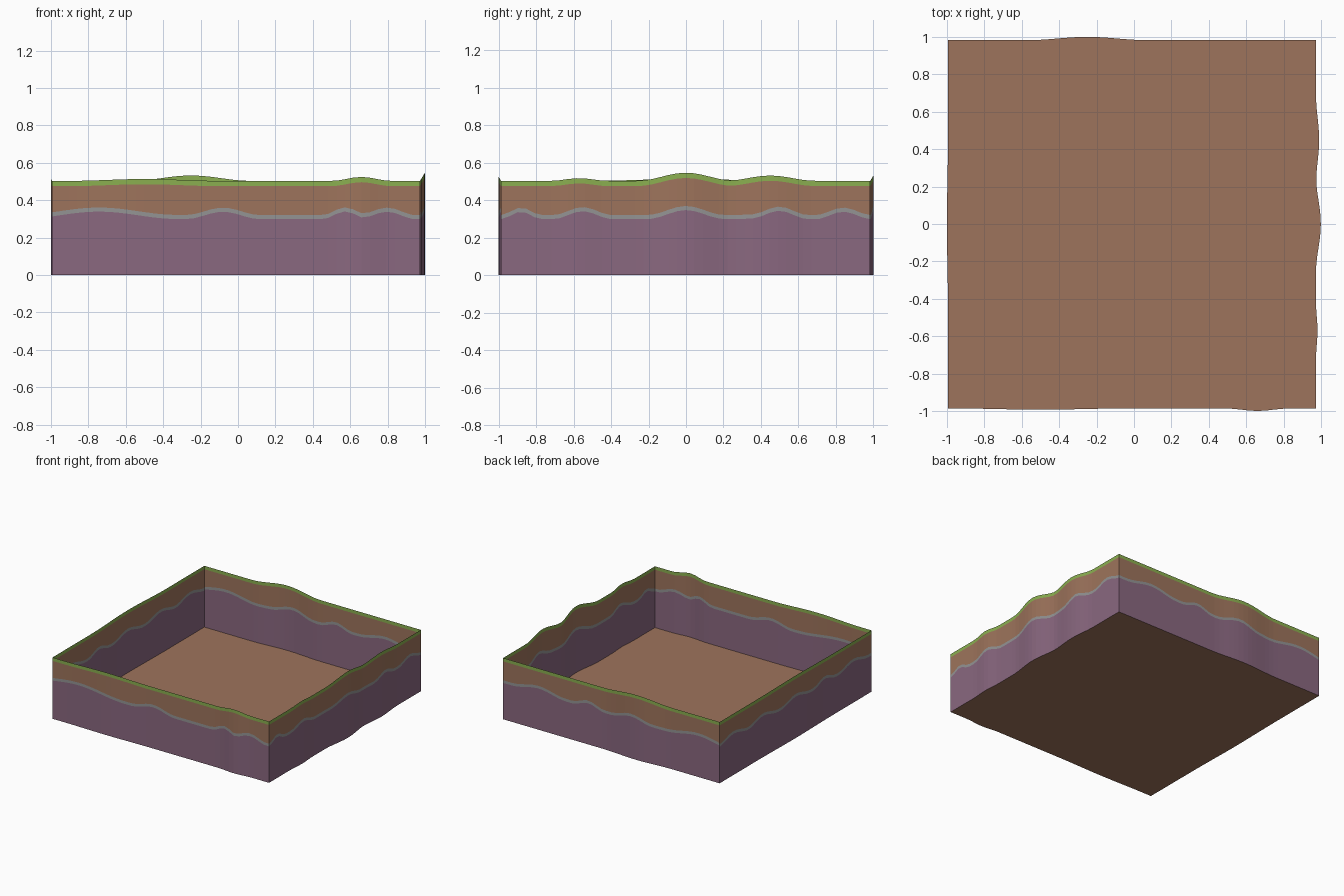
import bpy, bmesh, math

if "Cube" in bpy.data.objects:
    bpy.data.objects.remove(bpy.data.objects["Cube"])

STEPS = 44


def material(name, rgb):
    m = bpy.data.materials.new(name)
    m.diffuse_color = (*[((c / 255 + 0.055) / 1.055) ** 2.4 for c in rgb], 1)
    m.use_nodes = True
    m.node_tree.nodes["Principled BSDF"].inputs["Base Color"].default_value = m.diffuse_color
    return m


soil = material("soil brown", (158, 116, 92))
rock = material("purple rock", (138, 104, 128))
gravel = material("grey gravel", (148, 148, 148))
grass = material("grass green", (139, 175, 80))
LAYERS = [rock, gravel, soil, grass]

X0, X1, Y0, Y1 = -0.994, 0.973, -0.987, 0.983


def bump(t, centre, width):
    """Smooth hump of height 1."""
    d = min(abs(t - centre) / width, 1)
    return 0.5 + 0.5 * math.cos(math.pi * d)


# axis, fixed coordinate, outward sign,
# swells of the wall (centre, width, rise of the top edge),
# peaks of the strata line (centre, width)
WALLS = {
    "front_wall": ("x", Y0, -1, [(.66, .16, .021), (-.5, .4, .01)],
                   [(-.75, .42), (-.08, .2), (.57, .12), (.8, .15)]),
    "right_wall": ("y", X1, 1, [(0, .26, .043), (.45, .24, .028), (-.57, .15, .014)],
                   [(-.88, .11), (-.55, .16), (0, .2), (.5, .15), (.84, .15)]),
    "back_wall": ("x", Y1, 1, [(-.25, .32, .029)],
                  [(-.8, .3), (-.2, .2), (.2, .15), (.65, .25)]),
    "left_wall": ("y", X0, -1, [(0, .5, .01)],
                  [(-.75, .2), (-.38, .15), (0, .2), (.42, .2), (.8, .2)]),
}


def make_object(name, bm, mats):
    mesh = bpy.data.meshes.new(name)
    bm.to_mesh(mesh)
    bm.free()
    for m in mats:
        mesh.materials.append(m)
    obj = bpy.data.objects.new(name, mesh)
    bpy.context.collection.objects.link(obj)


# layered wavy walls, also collecting the base outline
outline = {}
for name, (axis, line, side, swells, peaks) in WALLS.items():
    bm = bmesh.new()
    lo, hi = (X0, X1) if axis == "x" else (Y0, Y1)
    columns, base = [], []
    for i in range(STEPS + 1):
        t = lo + (hi - lo) * i / STEPS
        rise = sum(h * bump(t, c, w) for c, w, h in swells)
        # the wall bulges outward where its top rises
        o = line + side * rise * 0.6
        top = 0.503 + rise
        s = 0.298 + 0.2 * rise + 0.04 * max(bump(t, c, w) for c, w in peaks)
        x, y = (t, o) if axis == "x" else (o, t)
        base.append((x, y, 0))
        columns.append([bm.verts.new((x, y, z)) for z in (0, s, s + .022, top - .028, top)])
    outward = name in ("front_wall", "right_wall")
    for a, b in zip(columns, columns[1:]):
        for k in range(4):
            quad = [a[k], b[k], b[k + 1], a[k + 1]]
            f = bm.faces.new(quad if outward else quad[::-1])
            f.material_index = k
    outline[name] = base
    make_object(name, bm, LAYERS)

# floor following the wall bottoms
loop = (outline["front_wall"][:-1] + outline["right_wall"][:-1]
        + outline["back_wall"][:0:-1] + outline["left_wall"][:0:-1])
bm = bmesh.new()
bm.faces.new([bm.verts.new(p) for p in loop])
bmesh.ops.triangulate(bm, faces=bm.faces[:])
make_object("floor", bm, [soil])
